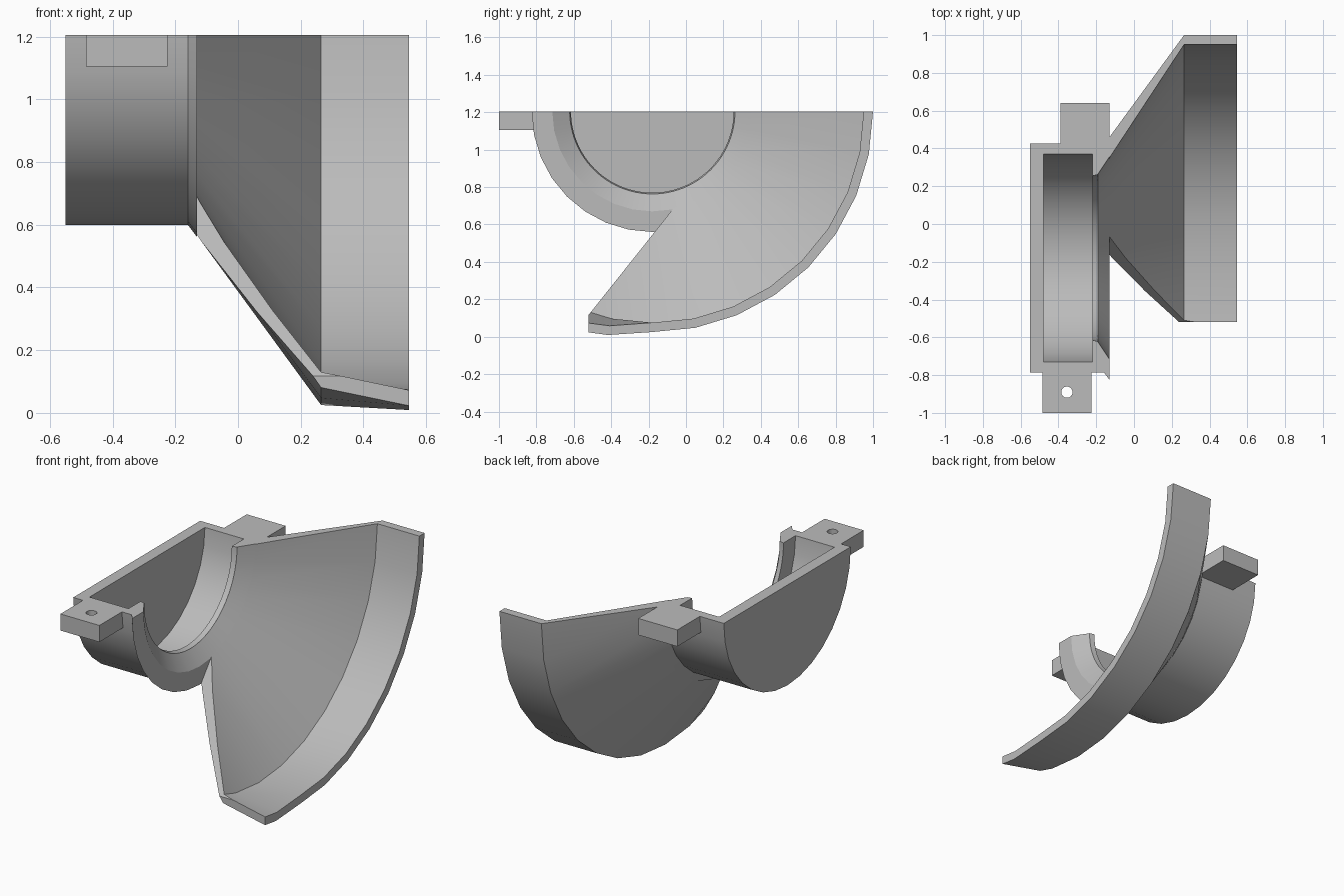
import bpy, bmesh, math
from mathutils import Vector

if "Cube" in bpy.data.objects:
    bpy.data.objects.remove(bpy.data.objects["Cube"])

AXIS_Y, TOP = -0.18, 1.205
STEP = math.pi / 16

grey = bpy.data.materials.new("plain grey")
grey.use_nodes = True
grey.diffuse_color = (0.5, 0.5, 0.5, 1)
grey.node_tree.nodes["Principled BSDF"].inputs["Base Color"].default_value = (0.5, 0.5, 0.5, 1)


def finish(name, bm, smooth=True):
    bmesh.ops.remove_doubles(bm, verts=bm.verts, dist=1e-5)
    bmesh.ops.recalc_face_normals(bm, faces=bm.faces)
    mesh = bpy.data.meshes.new(name)
    bm.to_mesh(mesh)
    bm.free()
    mesh.materials.append(grey)
    obj = bpy.data.objects.new(name, mesh)
    bpy.context.collection.objects.link(obj)
    if smooth:
        bpy.ops.object.select_all(action='DESELECT')
        obj.select_set(True)
        bpy.context.view_layer.objects.active = obj
        bpy.ops.object.shade_smooth_by_angle(angle=math.radians(25))
    return obj


def sweep(profile, steps, step, flare=None):
    """Turn a closed (x, radius) outline below the split plane, with end caps."""
    bm = bmesh.new()
    rings = []
    for i in range(steps + 1):
        a = i * step
        ring = []
        for x, r in profile:
            if flare:
                r += flare(x, a)
            ring.append(bm.verts.new((x, AXIS_Y + r * math.cos(a), TOP - r * math.sin(a))))
        rings.append(ring)
    n = len(profile)
    for a, b in zip(rings, rings[1:]):
        for j in range(n):
            k = (j + 1) % n
            if profile[j][1] or profile[k][1]:
                bm.faces.new((a[j], a[k], b[k], b[j]))
    bm.faces.new(rings[0])
    bm.faces.new(rings[-1])
    bmesh.ops.remove_doubles(bm, verts=bm.verts, dist=1e-5)
    bmesh.ops.dissolve_degenerate(bm, edges=bm.edges, dist=1e-6)
    return bm


# Half cup with closed end wall and flared collar
cup = [(-0.55, 0), (-0.55, 0.605), (-0.16, 0.605), (-0.13, 0.645), (-0.13, 0.535),
       (-0.19, 0.445), (-0.19, 0.55), (-0.48, 0.55), (-0.48, 0)]
finish("half_cup", sweep(cup, 16, STEP))

# Fine lip inside the cup mouth
lip = [(-0.22, 0.435), (-0.19, 0.442), (-0.19, 0.57), (-0.22, 0.57)]
finish("cup_lip", sweep(lip, 48, math.pi / 48))


# Flared shield, whose rim opens out slightly past the lowest point
def rim_flare(x, angle):
    return 0.2 * max(0, angle - math.pi / 2) if x > 0.5 else 0


shield = [(-0.13, 0.64), (0.265, 1.18), (0.545, 1.18),
          (0.545, 1.13), (0.265, 1.13), (-0.13, 0.53)]
bm = sweep(shield, 11, STEP, rim_flare)
cuts = [((0, -0.08, 0.67), (0, 0.54, -0.43)), ((0, -0.52, 0), (0, 1, 0))]
for point, normal in cuts:
    geom = bm.verts[:] + bm.edges[:] + bm.faces[:]
    cut = bmesh.ops.bisect_plane(bm, geom=geom, plane_co=point,
                                 plane_no=Vector(normal).normalized(), clear_inner=True)
    edges = [e for e in cut["geom_cut"] if isinstance(e, bmesh.types.BMEdge)]
    bmesh.ops.holes_fill(bm, edges=edges, sides=0)
finish("flared_shield", bm)


# Mounting tabs
def tab(name, x, y0, y1):
    bm = bmesh.new()
    bmesh.ops.create_cube(bm, size=1)
    for v in bm.verts:
        v.co = (x + 0.26 * v.co.x, (y0 + y1) / 2 + (y1 - y0) * v.co.y, TOP - 0.05 + 0.1 * v.co.z)
    return finish(name, bm, False)


front_tab = tab("front_tab", -0.355, -1, -0.77)
tab("back_tab", -0.26, 0.4, 0.64)

# Screw hole, countersunk from below
bm = bmesh.new()
rows = [(1.09, 0.05), (1.105, 0.05), (1.13, 0.03), (1.22, 0.03)]
loops = []
for z, r in rows:
    loops.append([bm.verts.new((-0.355 + r * math.cos(i * STEP * 2),
                                -0.89 + r * math.sin(i * STEP * 2), z)) for i in range(16)])
for a, b in zip(loops, loops[1:]):
    for i in range(16):
        bm.faces.new((a[i], a[(i + 1) % 16], b[(i + 1) % 16], b[i]))
bm.faces.new(loops[0])
bm.faces.new(loops[-1])
cutter = finish("hole_cutter", bm, False)
cutter.hide_render = True
cutter.hide_set(True)
mod = front_tab.modifiers.new("screw hole", 'BOOLEAN')
mod.operation = 'DIFFERENCE'
mod.solver = 'EXACT'
mod.object = cutter
